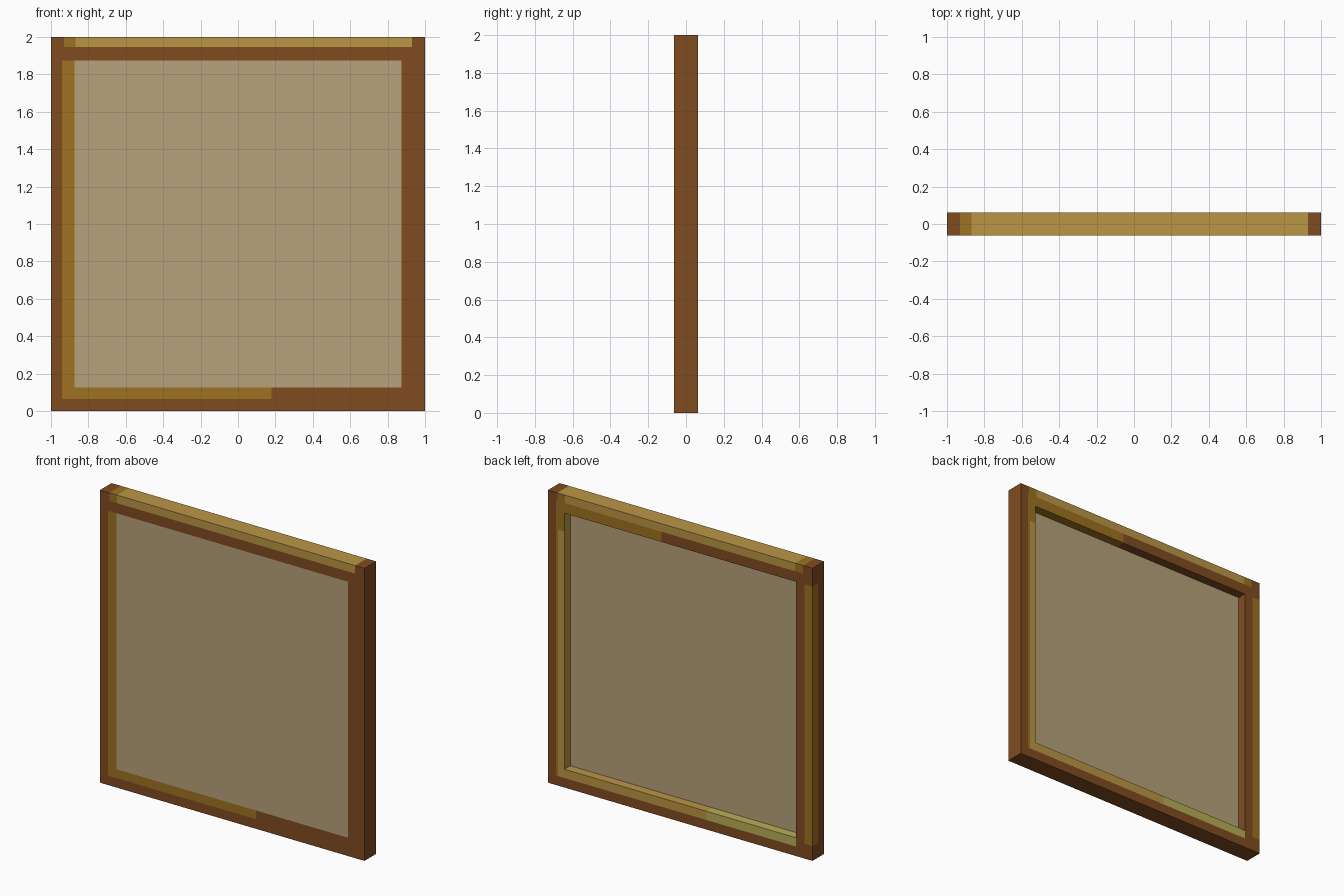
import bpy, bmesh
from mathutils import Vector

cube = bpy.data.objects.get("Cube")
if cube:
    bpy.data.objects.remove(cube, do_unlink=True)


def material(name, rgb):
    lin = [((c / 255 + 0.055) / 1.055) ** 2.4 for c in rgb]
    m = bpy.data.materials.new(name)
    m.use_nodes = True
    m.diffuse_color = (*lin, 1)
    bsdf = next(n for n in m.node_tree.nodes if n.type == 'BSDF_PRINCIPLED')
    bsdf.inputs["Base Color"].default_value = (*lin, 1)
    bsdf.inputs["Roughness"].default_value = 0.8
    return m


BROWN, OCHRE, GOLD, OLIVE = range(4)
wood = [material("brown wood", (128, 76, 32)), material("ochre wood", (158, 114, 32)),
        material("golden wood", (187, 150, 69)), material("olive wood", (184, 174, 86))]
linen = material("beige canvas", (183, 162, 122))

D = 0.0625   # half depth of the frame
I = 0.875    # half width of the opening

FRONT, BACK, TOP = (0, -1, 0), (0, 1, 0), (0, 0, 1)
LEFT, RIGHT, DOWN = (1, 0, 0), (-1, 0, 0), (0, 0, -1)

# Painted areas: colour, facing direction, x range, y range, z range
ALL_Y = (-D, D)
patches = [
    # top edge
    (OCHRE, TOP, (-0.93, -0.87), ALL_Y, (1.95, 2)),
    (GOLD, TOP, (-0.87, 0.93), ALL_Y, (1.95, 2)),
    # front
    (OCHRE, FRONT, (-0.93, -0.87), ALL_Y, (1.945, 2)),
    (GOLD, FRONT, (-0.87, 0.93), ALL_Y, (1.945, 2)),
    (OCHRE, FRONT, (-0.94, -I), ALL_Y, (0.065, 1.875)),
    (OCHRE, FRONT, (-0.94, 0.18), ALL_Y, (0.065, 0.125)),
    # back
    (GOLD, BACK, (-0.87, 0.87), ALL_Y, (1.945, 2)),
    (OCHRE, BACK, (0.87, 0.93), ALL_Y, (1.945, 2)),
    (OCHRE, BACK, (-0.93, -0.87), ALL_Y, (1.945, 2)),
    (OCHRE, BACK, (0.14, 0.94), ALL_Y, (1.875, 1.945)),
    (OCHRE, BACK, (I, 0.94), ALL_Y, (0.065, 1.875)),
    (GOLD, BACK, (I, 0.925), ALL_Y, (0.125, 1.75)),
    (GOLD, BACK, (-0.2, 0.925), ALL_Y, (0.065, 0.125)),
    (OLIVE, BACK, (-I, -0.2), ALL_Y, (0.065, 0.125)),
    (OCHRE, BACK, (-1, -0.94), ALL_Y, (0.1, 1.875)),
    # outer edge beside the back strip
    (OCHRE, RIGHT, (-1, -0.94), (0, D), (0.1, 1.875)),
    # inner walls of the recess
    (GOLD, RIGHT, (0.87, 0.93), ALL_Y, (0.125, 1.875)),
    (GOLD, TOP, (-0.2, I), ALL_Y, (0.065, 0.14)),
    (OLIVE, TOP, (-I, -0.2), ALL_Y, (0.065, 0.14)),
    (OCHRE, DOWN, (0.14, I), ALL_Y, (1.87, 1.945)),
]


def add_object(name, bm, mats):
    bmesh.ops.recalc_face_normals(bm, faces=bm.faces)
    me = bpy.data.meshes.new(name)
    for m in mats:
        me.materials.append(m)
    ob = bpy.data.objects.new(name, me)
    bpy.context.collection.objects.link(ob)
    return ob


# Square frame ring
bm = bmesh.new()
corners = [(-1, -1), (1, -1), (1, 1), (-1, 1)]
loops = [[bm.verts.new((sx * s, y, 1 + sz * s)) for sx, sz in corners]
         for s, y in ((1, -D), (I, -D), (I, D), (1, D))]
for k in range(4):
    a, b = loops[k], loops[(k + 1) % 4]
    for i in range(4):
        j = (i + 1) % 4
        bm.faces.new((a[i], a[j], b[j], b[i]))

# Cut the frame along every painted border
for axis in range(3):
    for pos in sorted({v for p in patches for v in p[2 + axis]}):
        co, no = Vector(), Vector()
        co[axis], no[axis] = pos, 1
        bmesh.ops.bisect_plane(bm, geom=bm.verts[:] + bm.edges[:] + bm.faces[:],
                               plane_co=co, plane_no=no, dist=1e-5)

# Colour the cut faces by direction and position
frame = add_object("frame", bm, wood)
bm.normal_update()
for f in bm.faces:
    c = f.calc_center_median()
    for colour, facing, *box in patches:
        if f.normal.dot(Vector(facing)) > 0.9 and all(
                lo - 1e-4 <= c[i] <= hi + 1e-4 for i, (lo, hi) in enumerate(box)):
            f.material_index = colour
bm.to_mesh(frame.data)
bm.free()

# Canvas panel, flush with the front and recessed at the back
bm = bmesh.new()
bmesh.ops.create_cube(bm, size=1)
bmesh.ops.scale(bm, vec=(2 * I, D, 2 * I), verts=bm.verts)
bmesh.ops.translate(bm, vec=(0, -D / 2, 1), verts=bm.verts)
canvas = add_object("canvas", bm, [linen])
bm.to_mesh(canvas.data)
bm.free()
